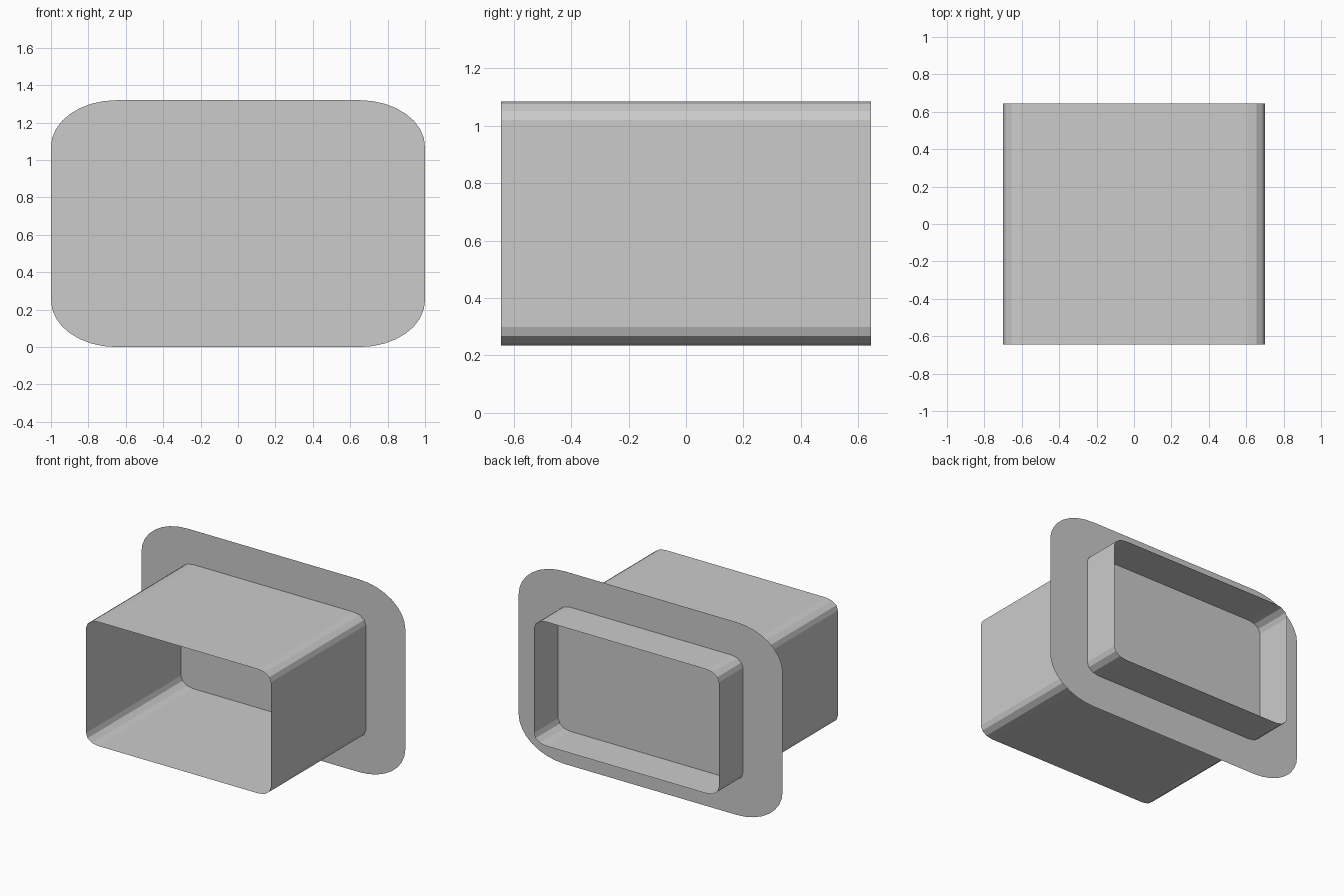
import bpy, bmesh
from math import sin, cos, pi

cube = bpy.data.objects.get("Cube")
if cube:
    bpy.data.objects.remove(cube, do_unlink=True)

MID_Z = 0.66

grey = bpy.data.materials.new("plain_grey")
grey.use_nodes = True
grey.diffuse_color = (0.6, 0.6, 0.6, 1)
grey.node_tree.nodes["Principled BSDF"].inputs["Base Color"].default_value = grey.diffuse_color


def rounded_outline(half_w, half_h, rx, rz, segments):
    """Rectangle in x and z with elliptical corners, counter-clockwise from the front."""
    points = []
    for quarter, (sx, sz) in enumerate([(1, 1), (-1, 1), (-1, -1), (1, -1)]):
        for i in range(segments + 1):
            a = (quarter + i / segments) * pi / 2
            points.append((sx * (half_w - rx) + rx * cos(a),
                           MID_Z + sz * (half_h - rz) + rz * sin(a)))
    return points


def add_object(name, bm):
    mesh = bpy.data.meshes.new(name)
    bm.to_mesh(mesh)
    bm.free()
    mesh.materials.append(grey)
    obj = bpy.data.objects.new(name, mesh)
    bpy.context.collection.objects.link(obj)
    return obj


# Open-ended sleeve: a thin rounded rectangular tube running front to back
bm = bmesh.new()
outline = rounded_outline(0.70, 0.425, 0.09, 0.065, 3)
front = [bm.verts.new((x, -0.645, z)) for x, z in outline]
back = [bm.verts.new((x, 0.645, z)) for x, z in outline]
for i in range(len(outline)):
    j = (i + 1) % len(outline)
    bm.faces.new((front[i], back[i], back[j], front[j]))
bmesh.ops.recalc_face_normals(bm, faces=bm.faces)
add_object("sleeve", bm)

# Flat sheet crossing the sleeve near the back, closing it off inside
bm = bmesh.new()
bm.faces.new([bm.verts.new((x, 0.383, z))
              for x, z in rounded_outline(1.0, MID_Z, 0.35, 0.25, 8)])
add_object("flange_plate", bm)
